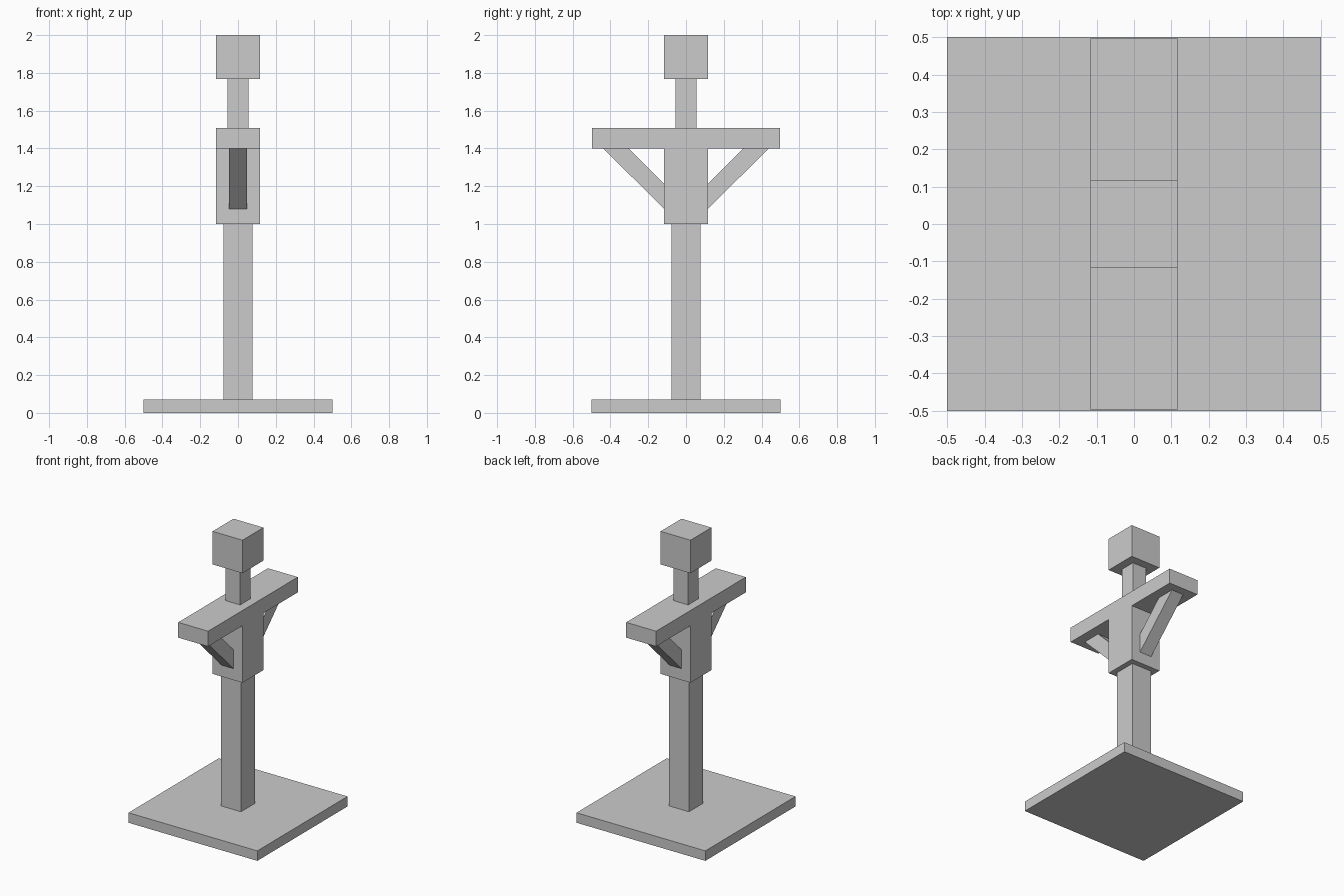
import bpy
import bmesh

if "Cube" in bpy.data.objects:
    bpy.data.objects.remove(bpy.data.objects["Cube"])


def prism(name, profile, half_width):
    """Extrude a closed (y, z) profile symmetrically along x."""
    bm = bmesh.new()
    face = bm.faces.new([bm.verts.new((-half_width, y, z)) for y, z in profile])
    ext = bmesh.ops.extrude_face_region(bm, geom=[face])
    verts = [v for v in ext["geom"] if isinstance(v, bmesh.types.BMVert)]
    bmesh.ops.translate(bm, verts=verts, vec=(2 * half_width, 0, 0))
    bmesh.ops.recalc_face_normals(bm, faces=bm.faces)
    mesh = bpy.data.meshes.new(name)
    bm.to_mesh(mesh)
    bm.free()
    obj = bpy.data.objects.new(name, mesh)
    bpy.context.collection.objects.link(obj)
    return obj


def box(name, hx, hy, z0, z1):
    """Centred box from half sizes and a height range."""
    return prism(name, [(-hy, z0), (hy, z0), (hy, z1), (-hy, z1)], hx)


# Stacked body: base plate, post, chest block, arms, neck and head
box("base_plate", 0.5, 0.5, 0.0, 0.07)
box("post", 0.078, 0.078, 0.07, 1.0)
box("chest_block", 0.116, 0.116, 1.0, 1.4)
box("cross_arm", 0.116, 0.497, 1.4, 1.507)
box("neck", 0.056, 0.056, 1.507, 1.768)
box("head", 0.116, 0.116, 1.768, 2.0)

# Diagonal braces, mirrored to both arms
brace = prism("arm_braces", [(0.116, 1.08), (0.438, 1.4), (0.304, 1.4), (0.116, 1.213)], 0.047)
mirror = brace.modifiers.new("mirror", 'MIRROR')
mirror.use_axis = (False, True, False)
mirror.use_mirror_merge = False
